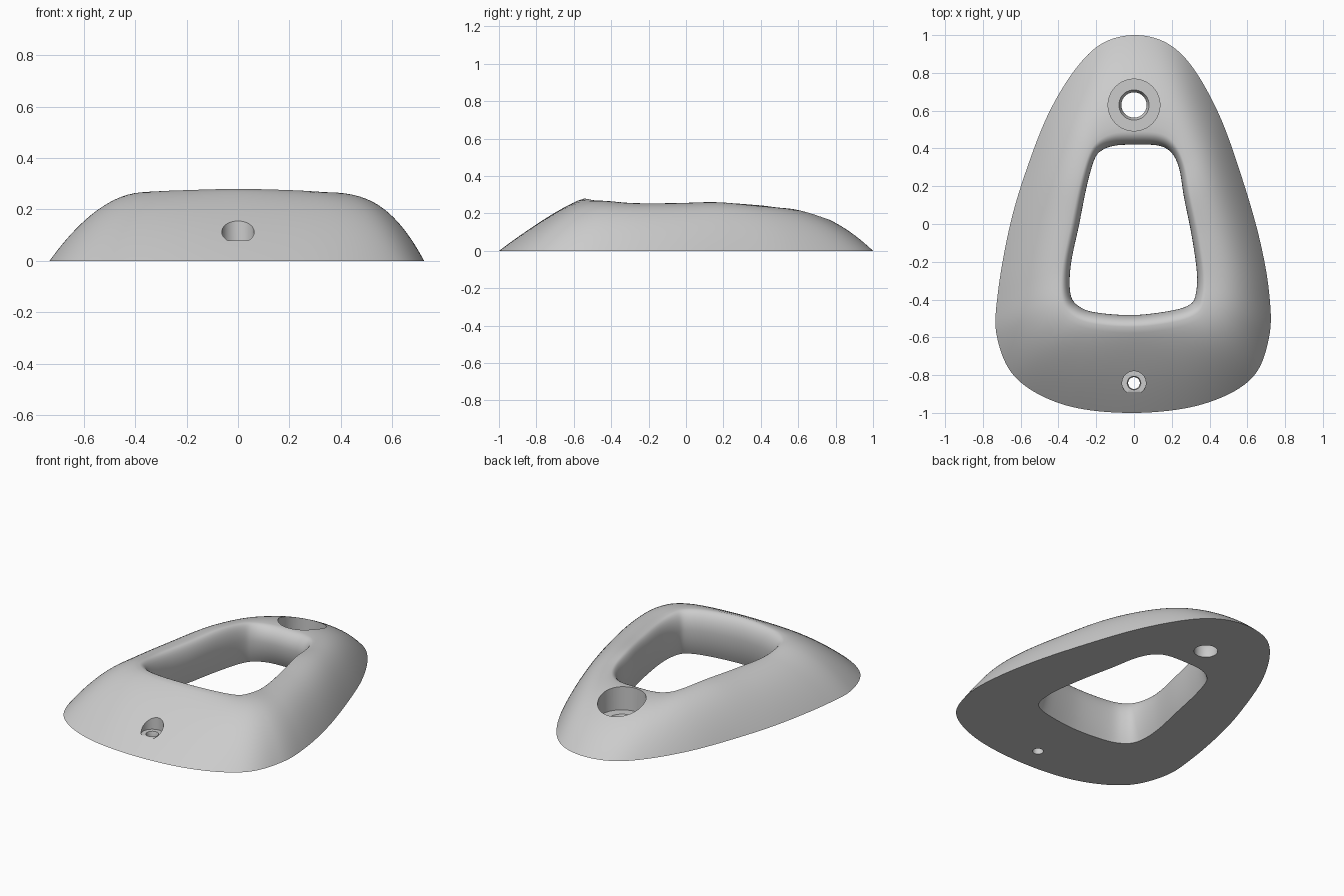
import bpy, bmesh, math

if "Cube" in bpy.data.objects:
    bpy.data.objects.remove(bpy.data.objects["Cube"])

# Sections around the ring: outer x, y, inner x, y, crest height, roundness
SECTIONS = [
    (0, 1, 0, .42, .23, 2.1), (.17, .96, .13, .415, .23, 2.1),
    (.31, .83, .2, .375, .235, 2.2), (.45, .58, .24, .29, .245, 2.4),
    (.56, .28, .265, .14, .26, 2.6), (.66, -.06, .305, -.06, .255, 2.6),
    (.715, -.36, .333, -.26, .255, 2.6), (.715, -.6, .325, -.38, .265, 2.3),
    (.62, -.82, .29, -.43, .268, 1.8), (.36, -.955, .19, -.46, .275, 1.4),
    (0, -1, 0, -.482, .28, 1.22), (-.36, -.96, -.19, -.47, .275, 1.35),
    (-.62, -.82, -.285, -.44, .27, 1.6), (-.725, -.6, -.335, -.375, .265, 1.8),
    (-.72, -.36, -.335, -.22, .25, 1.9), (-.655, 0, -.29, 0, .25, 2.0),
    (-.565, .3, -.25, .2, .255, 2.1), (-.45, .59, -.21, .34, .245, 2.1),
    (-.31, .82, -.17, .39, .235, 2.1), (-.17, .955, -.1, .415, .23, 2.1),
]
STEPS = 10


def smooth_loop(rows, steps):
    """Closed Catmull-Rom interpolation of whole rows."""
    n, out = len(rows), []
    for i in range(n):
        a, b, c, d = (rows[(i + k) % n] for k in (-1, 0, 1, 2))
        for j in range(steps):
            t = j / steps
            out.append([.5 * (2*q + (r-p)*t + (2*p-5*q+4*r-s)*t*t + (3*q-p-3*r+s)*t**3)
                        for p, q, r, s in zip(a, b, c, d)])
    return out


def profile(power):
    """Cross-section from outer foot, over the crest, to inner foot."""
    pts = []
    for i in range(19):
        s = (i / 18) ** 1.3
        pts.append((.88 * s, 1 - (1 - s) ** power))
    for i in range(1, 9):
        a = math.pi / 2 * i / 8
        pts.append((.88 + .12 * math.sin(a), .6 + .4 * math.cos(a)))
    for i in range(1, 7):
        k = i / 6
        pts.append((1 - .07 * k * k, .6 * (1 - k)))
    return pts


def make_object(name, bm):
    bmesh.ops.recalc_face_normals(bm, faces=bm.faces)
    mesh = bpy.data.meshes.new(name)
    bm.to_mesh(mesh)
    bm.free()
    ob = bpy.data.objects.new(name, mesh)
    bpy.context.collection.objects.link(ob)
    return ob


# Ring body
bm = bmesh.new()
rings = []
for ox, oy, ix, iy, h, p in smooth_loop(SECTIONS, STEPS):
    rings.append([bm.verts.new((ox + (ix-ox)*t, oy + (iy-oy)*t, h*z)) for t, z in profile(p)])
for i, ring in enumerate(rings):
    nxt = rings[(i + 1) % len(rings)]
    for j in range(len(ring)):
        k = (j + 1) % len(ring)
        bm.faces.new((ring[j], nxt[j], nxt[k], ring[k]))
body = make_object("ring_grip", bm)


def bolt_cutter(name, y, levels, sides=64):
    """Revolved stepped cutter from (radius, z) levels."""
    bm = bmesh.new()
    loops = [[bm.verts.new((r * math.cos(2*math.pi*i/sides), y + r * math.sin(2*math.pi*i/sides), z))
              for i in range(sides)] for r, z in levels]
    for a, b in zip(loops, loops[1:]):
        for i in range(sides):
            k = (i + 1) % sides
            bm.faces.new((a[i], a[k], b[k], b[i]))
    bm.faces.new(loops[0])
    bm.faces.new(loops[-1])
    ob = make_object(name, bm)
    ob.hide_render = True
    return ob


# Bolt hole and screw hole, both counterbored
cutters = [
    bolt_cutter("bolt_hole_cutter", .63, [(.067, -.1), (.067, .06), (.08, .085), (.137, .085), (.137, .5)]),
    bolt_cutter("screw_hole_cutter", -.842, [(.031, -.1), (.031, .06), (.036, .08), (.063, .08), (.063, .5)]),
]
bpy.context.view_layer.objects.active = body
for ob in bpy.context.selected_objects:
    ob.select_set(False)
body.select_set(True)
for c in cutters:
    mod = body.modifiers.new(c.name, 'BOOLEAN')
    mod.operation = 'DIFFERENCE'
    mod.solver = 'EXACT'
    mod.object = c
    bpy.ops.object.modifier_apply(modifier=mod.name)
    bpy.data.objects.remove(c)
bpy.ops.object.shade_smooth_by_angle(angle=math.radians(35))
